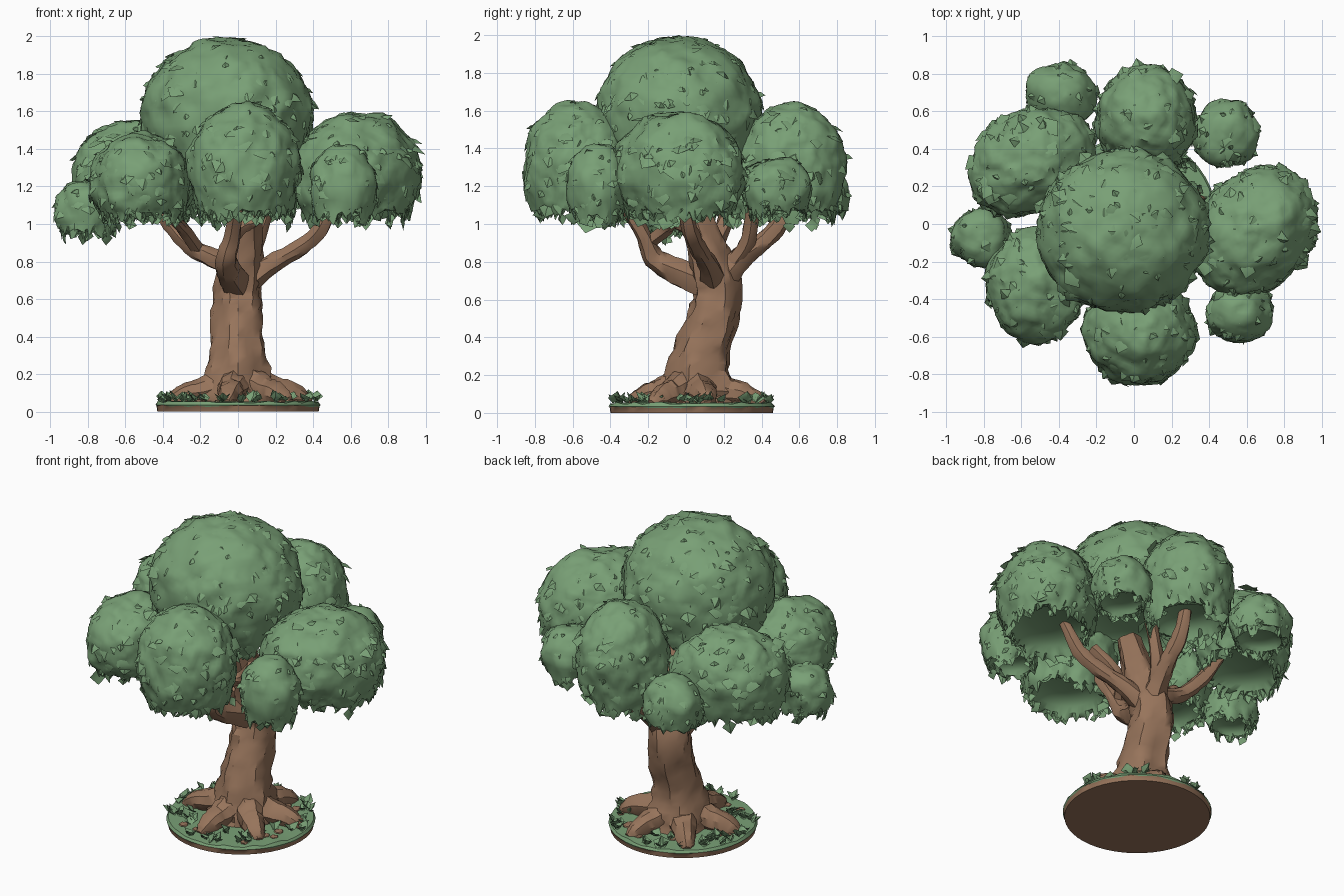
import bpy, bmesh, math, random
from mathutils import Matrix, Vector, noise

rng = random.Random(4)
cube = bpy.data.objects.get("Cube")
if cube:
    bpy.data.objects.remove(cube)


def material(name, rgb):
    m = bpy.data.materials.new(name)
    m.use_nodes = True
    m.diffuse_color = (*rgb, 1)
    m.node_tree.nodes["Principled BSDF"].inputs["Base Color"].default_value = (*rgb, 1)
    return m


GREEN = material("leaf green", (0.19, 0.35, 0.18))
BROWN = material("bark brown", (0.31, 0.175, 0.105))


def finish(bm, name, mats, angle=40):
    mesh = bpy.data.meshes.new(name)
    bm.to_mesh(mesh)
    bm.free()
    ob = bpy.data.objects.new(name, mesh)
    bpy.context.collection.objects.link(ob)
    for m in mats:
        mesh.materials.append(m)
    bpy.ops.object.select_all(action='DESELECT')
    ob.select_set(True)
    bpy.context.view_layer.objects.active = ob
    bpy.ops.object.shade_smooth_by_angle(angle=math.radians(angle))
    return ob


def spline(points, steps):
    """Catmull-Rom samples of (x, y, z, radius) points."""
    p = [Vector(q) for q in points]
    p = [2 * p[0] - p[1]] + p + [2 * p[-1] - p[-2]]
    out = []
    for i in range(1, len(p) - 2):
        a, b, c, d = p[i - 1:i + 3]
        for s in range(steps):
            t = s / steps
            out.append(0.5 * (2 * b + (c - a) * t + (2 * a - 5 * b + 4 * c - d) * t * t
                              + (3 * b - a - 3 * c + d) * t ** 3))
    return out + [p[-2]]


def limb(name, points, sides=10, flute=0.06, steps=4):
    """Gnarled tapering tube with grooved bark, kept above the ground."""
    bm = bmesh.new()
    samples = spline(points, steps)
    rings = []
    for i, s in enumerate(samples):
        nxt, prv = samples[min(i + 1, len(samples) - 1)], samples[max(i - 1, 0)]
        rot = Vector((0, 0, 1)).rotation_difference((nxt - prv).xyz)
        ring = []
        for k in range(sides):
            a = math.tau * k / sides
            r = s.w * (1 + flute * math.cos(5 * a + 0.25 * i) + rng.uniform(-0.08, 0.08))
            p = s.xyz + rot @ Vector((r * math.cos(a), r * math.sin(a), 0))
            p.z = max(p.z, 0.02)
            ring.append(bm.verts.new(p))
        rings.append(ring)
    for lo, hi in zip(rings, rings[1:]):
        for k in range(sides):
            j = (k + 1) % sides
            bm.faces.new((lo[k], lo[j], hi[j], hi[k]))
    bm.faces.new(rings[0][::-1])
    bm.faces.new(rings[-1])
    return finish(bm, name, [BROWN], 32)


def leaf(bm, base, down, normal, size, lift):
    """Folded pointed leaf, rooted at base and pointing along down."""
    side = down.cross(normal).normalized()
    w = size * rng.uniform(0.4, 0.7)
    v = [bm.verts.new(q) for q in (
        base - normal * 0.012,
        base + down * size * 0.5 + side * w - normal * 0.012,
        base + down * size + normal * lift,
        base + down * size * 0.5 - side * w - normal * 0.012)]
    mid = bm.verts.new(base + down * size * 0.5 + normal * (lift * 0.5 + 0.004))
    for k in range(4):
        bm.faces.new((v[k], v[(k + 1) % 4], mid))


def crown(name, x, y, rx, ry, bottom, top, spin=0):
    """Leafy dome with steep sides, a ragged rim, a hollow underside and shingled leaves."""
    bm = bmesh.new()
    bmesh.ops.create_icosphere(bm, subdivisions=4 if rx < 0.25 else 5, radius=1)
    cut = -0.6
    bmesh.ops.delete(bm, geom=[v for v in bm.verts if v.co.z < cut], context='VERTS')
    equator = bottom + (top - bottom) * 0.44
    turn = Matrix.Rotation(math.radians(spin), 3, 'Z')
    for v in bm.verts:
        d = v.co.copy()
        flat = d.xy.normalized() if d.xy.length > 1e-6 else d.xy
        if d.z < 0:
            u = d.z / cut
            r = 1 - 0.22 * u * u
            z = equator - (equator - bottom) * u
        else:
            r, z = d.xy.length, equator + (top - equator) * d.z
        p = Vector((x, y, z)) + turn @ Vector((rx * r * flat.x, ry * r * flat.y, 0))
        bump = noise.noise(p * 7) * 0.022 + noise.noise(p * 20) * 0.012 + noise.cell(p * 13) * 0.005
        p += turn @ d * bump
        if v.is_boundary:
            p.z += rng.uniform(-0.04, 0.04)
        v.co = p
    bm.normal_update()
    faces = list(bm.faces)
    rim = [e for e in bm.edges if e.is_boundary]
    spots = []
    for f in rng.choices(faces, weights=[f.calc_area() for f in faces], k=int(1500 * rx * ry) + 40):
        spots.append((f.calc_center_median(), f.normal.copy(), rng.uniform(0.05, 0.1), rng.uniform(-0.006, 0.02)))
    for e in rim:
        if rng.random() < 0.3:
            spots.append(((e.verts[0].co + e.verts[1].co) / 2 + Vector((0, 0, 0.02)),
                          e.link_faces[0].normal.copy(), rng.uniform(0.04, 0.075), 0))
    # Hollow underside: the rim is drawn inwards and upwards
    edges = rim
    for shrink, rise in ((0.93, 0.07), (0.84, 0.13), (0.7, 0.17), (0.5, 0.7)):
        new = bmesh.ops.extrude_edge_only(bm, edges=edges)["geom"]
        edges = [g for g in new if isinstance(g, bmesh.types.BMEdge)]
        for v in [g for g in new if isinstance(g, bmesh.types.BMVert)]:
            d = turn.transposed() @ Vector((v.co.x - x, v.co.y - y, 0))
            d = d.normalized() * shrink * 0.78
            v.co = Vector((x, y, bottom + min(rise, 0.2) * (top - bottom))) + turn @ Vector((d.x * rx, d.y * ry, 0))
    bmesh.ops.holes_fill(bm, edges=edges)
    bmesh.ops.recalc_face_normals(bm, faces=bm.faces)
    scale = min(1, 0.45 + 2 * rx)
    for c, n, size, lift in spots:
        down = Vector((rng.uniform(-0.6, 0.6), rng.uniform(-0.6, 0.6), -1))
        down = (down - n * down.dot(n)).normalized()
        size *= scale
        leaf(bm, c, down, n, size, lift - size * size * 0.4 / rx)
    return finish(bm, name, [GREEN], 35)


# Leaf crowns: x, y, radius x, radius y, bottom, top, turn in degrees
CROWNS = {
    "top_crown": (-0.06, -0.04, 0.455, 0.435, 1.28, 1.99),
    "front_crown": (0.03, -0.57, 0.295, 0.29, 1.04, 1.645),
    "left_crown": (0.635, -0.04, 0.38, 0.30, 1.03, 1.595, 45),
    "back_crown": (0.065, 0.56, 0.27, 0.285, 1.03, 1.645),
    "right_back_crown": (-0.55, 0.335, 0.35, 0.27, 1.03, 1.56, 30),
    "right_front_crown": (-0.52, -0.33, 0.265, 0.305, 1.03, 1.48),
    "small_right_crown": (-0.81, -0.07, 0.17, 0.15, 0.94, 1.24),
    "small_front_crown": (0.56, -0.47, 0.18, 0.165, 1.02, 1.43),
    "small_back_left_crown": (0.49, 0.48, 0.18, 0.185, 1.05, 1.36),
    "small_back_right_crown": (-0.39, 0.69, 0.185, 0.17, 1.03, 1.35),
}
for name, dims in CROWNS.items():
    crown(name, *dims)

# Leaning trunk
limb("trunk", [(0, 0.07, 0.03, 0.21), (0, 0.07, 0.15, 0.185), (0, 0.085, 0.32, 0.145),
               (0, 0.14, 0.5, 0.132), (0, 0.17, 0.65, 0.125), (0.02, 0.13, 0.8, 0.112),
               (0.03, 0.08, 0.95, 0.095), (0.03, -0.01, 1.2, 0.07)], 20, 0.07)

# Branches reaching into the crowns
BRANCHES = {
    "front_branch": [(0, 0.13, 0.67, 0.08), (-0.05, -0.05, 0.75, 0.07), (-0.06, -0.17, 0.82, 0.057),
                     (-0.03, -0.22, 0.93, 0.042), (0.0, -0.33, 1.12, 0.035)],
    "front_branch_fork": [(-0.05, -0.2, 0.9, 0.036), (0.02, -0.1, 0.98, 0.035),
                          (0.1, -0.08, 1.03, 0.035), (0.2, -0.14, 1.15, 0.032)],
    "left_branch": [(0.03, 0.15, 0.68, 0.07), (0.17, 0.12, 0.78, 0.055), (0.34, 0.06, 0.88, 0.045),
                    (0.44, 0.02, 0.97, 0.042), (0.52, -0.02, 1.15, 0.03)],
    "right_branch": [(0.0, 0.15, 0.76, 0.06), (-0.14, 0.14, 0.82, 0.05), (-0.25, 0.15, 0.88, 0.045),
                     (-0.36, 0.2, 1.0, 0.042), (-0.45, 0.25, 1.15, 0.03)],
    "right_front_branch": [(-0.22, 0.13, 0.87, 0.036), (-0.29, 0.02, 0.97, 0.034),
                           (-0.35, -0.11, 1.04, 0.032), (-0.42, -0.2, 1.15, 0.03)],
    "back_branch": [(0.02, 0.17, 0.68, 0.075), (0.04, 0.29, 0.82, 0.062), (0.06, 0.4, 0.9, 0.05),
                    (0.06, 0.5, 1.01, 0.045), (0.05, 0.54, 1.18, 0.035)],
    "back_left_branch": [(0.05, 0.26, 0.8, 0.045), (0.1, 0.33, 0.92, 0.042), (0.18, 0.36, 1.15, 0.035)],
}
for name, path in BRANCHES.items():
    limb(name, path)

# Knobbly roots spreading around the foot of the trunk
for i, (deg, reach) in enumerate([(-100, 0.32), (-40, 0.32), (10, 0.35), (70, 0.34), (130, 0.35), (190, 0.34)]):
    c, s = math.cos(math.radians(deg)), math.sin(math.radians(deg))
    limb("root_%d" % (i + 1), [(c * r, 0.05 + s * r, z, w) for r, z, w in (
        (0.06, 0.16, 0.09), (0.18, 0.11, 0.08), (reach * 0.8, 0.095, 0.065),
        (reach, 0.065, 0.05), (reach + 0.04, 0.045, 0.025))], 9, 0.04)

# Round ground slab: brown soil below, green turf on top and on the upper side
bm = bmesh.new()
N = 48
rows = [[bm.verts.new((r * math.cos(math.tau * k / N), 0.03 + r * math.sin(math.tau * k / N),
                       z + (rng.uniform(-0.007, 0.007) if z in (0.03, 0.052) else 0)))
         for k in range(N)] for r, z in ((0.43, 0), (0.435, 0.03), (0.44, 0.035), (0.43, 0.052), (0.3, 0.055))]
for level, (lo, hi) in enumerate(zip(rows, rows[1:])):
    for k in range(N):
        j = (k + 1) % N
        bm.faces.new((lo[k], lo[j], hi[j], hi[k])).material_index = int(level > 0)
bm.faces.new(rows[0][::-1])
bm.faces.new(rows[-1]).material_index = 1
finish(bm, "ground", [BROWN, GREEN])

# Grass tufts, densest near the edge
bm = bmesh.new()
for _ in range(55):
    a, r = rng.uniform(0, math.tau), 0.42 - 0.17 * rng.random() ** 2
    spot = Vector((r * math.cos(a), 0.03 + r * math.sin(a), 0.05))
    for _ in range(3):
        b = rng.uniform(0, math.tau)
        out = Vector((math.cos(b), math.sin(b), 0))
        up = (Vector((0, 0, 1)) + out * rng.uniform(0.2, 0.9)).normalized()
        leaf(bm, spot, up, out, rng.uniform(0.03, 0.075), 0.008)
finish(bm, "grass", [GREEN])

# Flat bark chips lying on the turf
bm = bmesh.new()
for _ in range(18):
    a, r = rng.uniform(0, math.tau), rng.uniform(0.29, 0.39)
    ret = bmesh.ops.create_icosphere(bm, subdivisions=1, radius=rng.uniform(0.018, 0.035))
    for v in ret["verts"]:
        v.co = Vector((v.co.x, v.co.y, v.co.z * 0.4)) + Vector((r * math.cos(a), 0.03 + r * math.sin(a), 0.055))
finish(bm, "bark_chips", [BROWN], 20)
